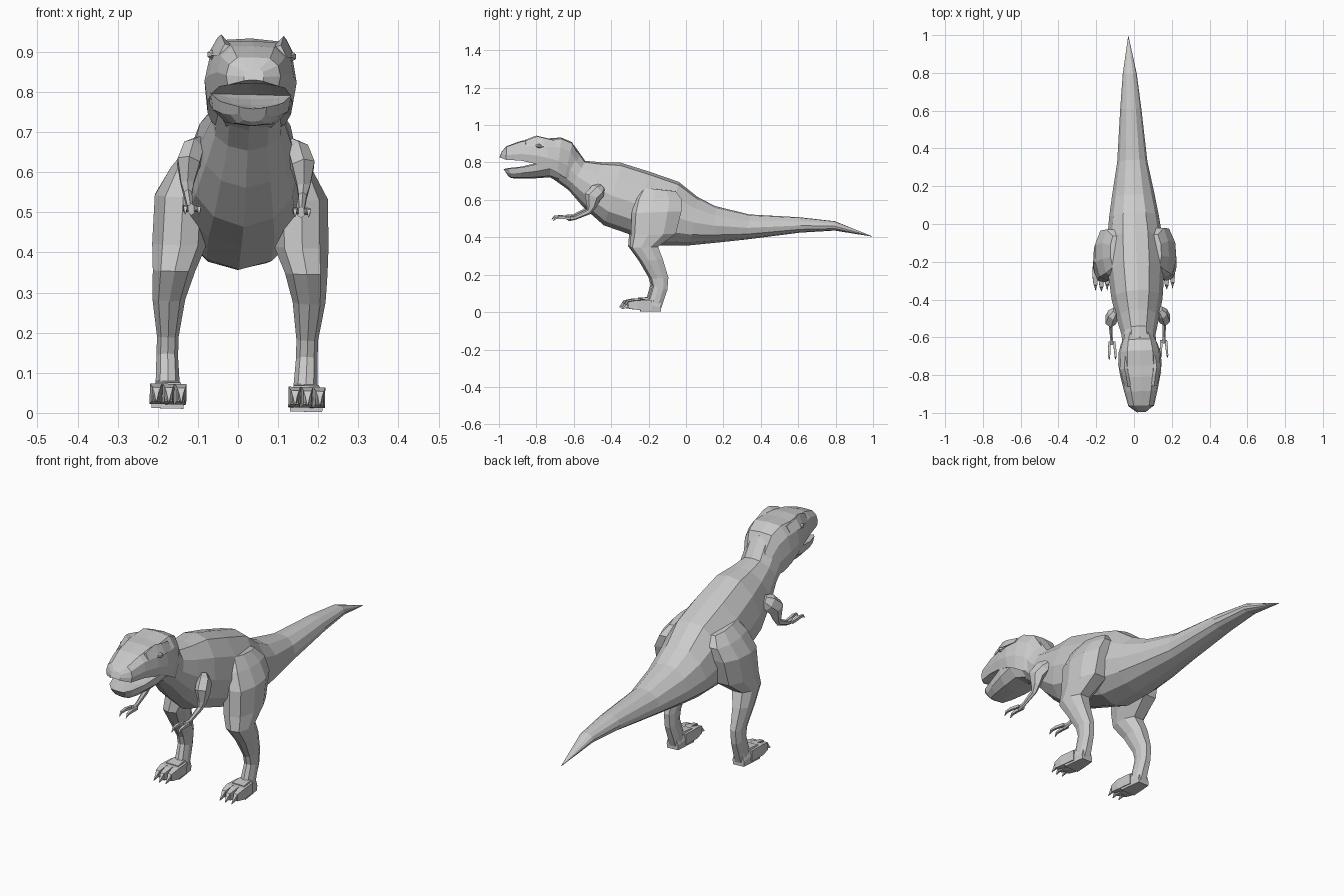
import bpy, bmesh
from mathutils import Vector, Matrix

skin = bpy.data.materials.new("grey_skin")
skin.diffuse_color = (0.6, 0.6, 0.6, 1)

# slight lean and turn of the whole animal
POSE = (Matrix.Translation((-0.0103, 0, 0.004))
        @ Matrix.Rotation(0.0294, 4, 'Z') @ Matrix.Rotation(0.0242, 4, 'Y'))


def loft(name, rings, side=1):
    """Skin a row of equal-sized rings, cap the ends, keep flat faces."""
    bm = bmesh.new()
    rows = [[bm.verts.new((p[0] * side, p[1], p[2])) for p in r] for r in rings]
    n = len(rows[0])
    for a, b in zip(rows, rows[1:]):
        for i in range(n):
            j = (i + 1) % n
            bm.faces.new((a[i], a[j], b[j], b[i]))
    bm.faces.new(rows[0])
    bm.faces.new(rows[-1])
    bmesh.ops.remove_doubles(bm, verts=bm.verts, dist=0.0005)
    bmesh.ops.recalc_face_normals(bm, faces=bm.faces)
    bm.transform(POSE)
    me = bpy.data.meshes.new(name)
    bm.to_mesh(me)
    bm.free()
    me.materials.append(skin)
    ob = bpy.data.objects.new(name, me)
    bpy.context.collection.objects.link(ob)
    return ob


def section(profile, y0, z0, y1, z1, w, cx=0):
    """Mirrored cross-section hung between two points of the side outline."""
    def pts(sign, prof):
        return [Vector((cx + sign * s * w, y0 + (y1 - y0) * t, z0 + (z1 - z0) * t))
                for s, t in prof]
    return pts(1, profile) + pts(-1, [p for p in reversed(profile) if p[0] > 0])


def tube(name, path, sides, side=1, flat=1.0):
    """Tapered limb through (x, y, z, radius) points."""
    pts = [Vector(p[:3]) for p in path]
    rings = []
    for i, p in enumerate(path):
        d = (pts[min(i + 1, len(pts) - 1)] - pts[max(i - 1, 0)]).normalized()
        u = Vector((1, 0, 0))
        u = (u - d * u.dot(d)).normalized()
        v = d.cross(u)
        ring = []
        for k in range(sides):
            a = Matrix.Rotation(6.28319 * (k + 0.5) / sides, 2) @ Vector((1, 0))
            ring.append(pts[i] + p[3] * (u * a.x * flat + v * a.y))
        rings.append(ring)
    return loft(name, rings, side)


# torso, neck and tail: top point, bottom point, half width
BODY = [(0, 0), (.45, .04), (.84, .24), (1, .52), (.9, .77), (.55, .93), (0, 1)]
torso = [
    (-.64, .88, -.74, .725, .08), (-.60, .89, -.70, .70, .09), (-.54, .805, -.63, .65, .09),
    (-.45, .797, -.55, .557, .112), (-.35, .795, -.44, .46, .135),
    (-.20, .748, -.29, .408, .150), (-.04, .693, -.14, .353, .148),
    (.06, .613, .02, .353, .132), (.155, .563, .15, .366, .113),
    (.34, .518, .32, .384, .08), (.61, .503, .61, .421, .056),
    (.795, .482, .795, .432, .037), (.995, .402, .995, .400, .001)]
loft("torso_and_tail", [section(BODY, *r) for r in torso])

# skull with upper jaw
SKULL = [(0, 0), (.6, .03), (.9, .28), (1, .68), (.93, 1.04), (.5, .98), (0, .95)]
skull = [
    (-.985, .855, -.997, .825, .025), (-.962, .883, -.965, .815, .068),
    (-.886, .911, -.886, .812, .088), (-.81, .924, -.80, .795, .106),
    (-.75, .924, -.74, .775, .115), (-.67, .93, -.69, .75, .112),
    (-.61, .905, -.65, .725, .098), (-.57, .83, -.61, .71, .078)]
loft("skull", [section(SKULL, *r) for r in skull])

# open lower jaw
JAW = [(0, .15), (.6, .1), (1, 0), (.94, .5), (.62, .9), (0, 1)]
jaw = [
    (-.975, .760, -.95, .722, .035), (-.95, .765, -.935, .712, .058),
    (-.88, .772, -.89, .711, .08), (-.80, .79, -.81, .711, .1),
    (-.73, .815, -.73, .717, .108), (-.64, .815, -.66, .69, .084)]
loft("lower_jaw", [section(JAW, *r) for r in jaw])

LEG = [(0, 0), (.65, .08), (1, .38), (.95, .72), (.5, 1)]
# front point, back point, half width, centre x
leg = [
    (-.24, .665, -.06, .645, .03, .105), (-.275, .61, -.025, .60, .048, .128),
    (-.295, .53, -.03, .54, .068, .148), (-.30, .41, -.06, .42, .068, .152),
    (-.305, .345, -.155, .35, .053, .165), (-.25, .27, -.13, .285, .041, .175),
    (-.197, .18, -.10, .185, .027, .174), (-.185, .14, -.105, .12, .027, .174),
    (-.205, .07, -.125, .06, .030, .172), (-.215, .003, -.145, .003, .032, .172)]

for tag, s in (("right", 1), ("left", -1)):
    # pointed brow horn and inset eye
    loft(tag + "_brow", [[(.05, y, .908), (px, y, pz), (ox, y, .885)] for y, px, pz, ox in
                         ((-.86, .07, .915, .085), (-.80, .078, .938, .103),
                          (-.765, .086, .93, .110), (-.70, .08, .915, .1))], s)
    tube(tag + "_eye", [(.094, -.81, .888, .004), (.1, -.79, .887, .012),
                        (.1, -.765, .885, .004)], 6, s)
    # leg
    loft(tag + "_leg", [section(LEG, *r) for r in leg], s)
    # foot pad, toes and claws
    loft(tag + "_foot", [section([(.75, 0), (1, .5), (.95, 1)], y, z, y, .003, w, .173)
                         for y, z, w in ((-.14, .05, .03), (-.19, .072, .036),
                                         (-.25, .068, .042))], s)
    for k in (-1, 0, 1):
        x = .173 + k * .031
        y = -.012 if k == 0 else 0
        tube(f"{tag}_toe_{k + 2}", [(x - k * .006, -.19, .038, .036), (x, -.27 + y, .039, .036),
                                    (x, -.315 + y, .038, .024), (x, -.318 + y, .035, .015),
                                    (x, -.347 + y / 3, .018, .002)], 4, s, .58)
    # shoulder, upper arm and forearm
    tube(tag + "_arm", [(.115, -.455, .665, .025), (.130, -.475, .647, .042),
                        (.143, -.505, .615, .045), (.145, -.51, .565, .026),
                        (.143, -.525, .537, .016), (.139, -.60, .503, .011),
                        (.137, -.635, .50, .015)], 6, s, .72)
    # two clawed fingers
    for k in (-1, 1):
        x = .137 + k * .012
        tube(f"{tag}_finger_{(k + 3) // 2}", [(x, -.62, .50, .009), (x + k * .004, -.67, .505, .009),
                                              (x + k * .005, -.70, .503, .007),
                                              (x + k * .005, -.715, .488, .001)], 4, s)
